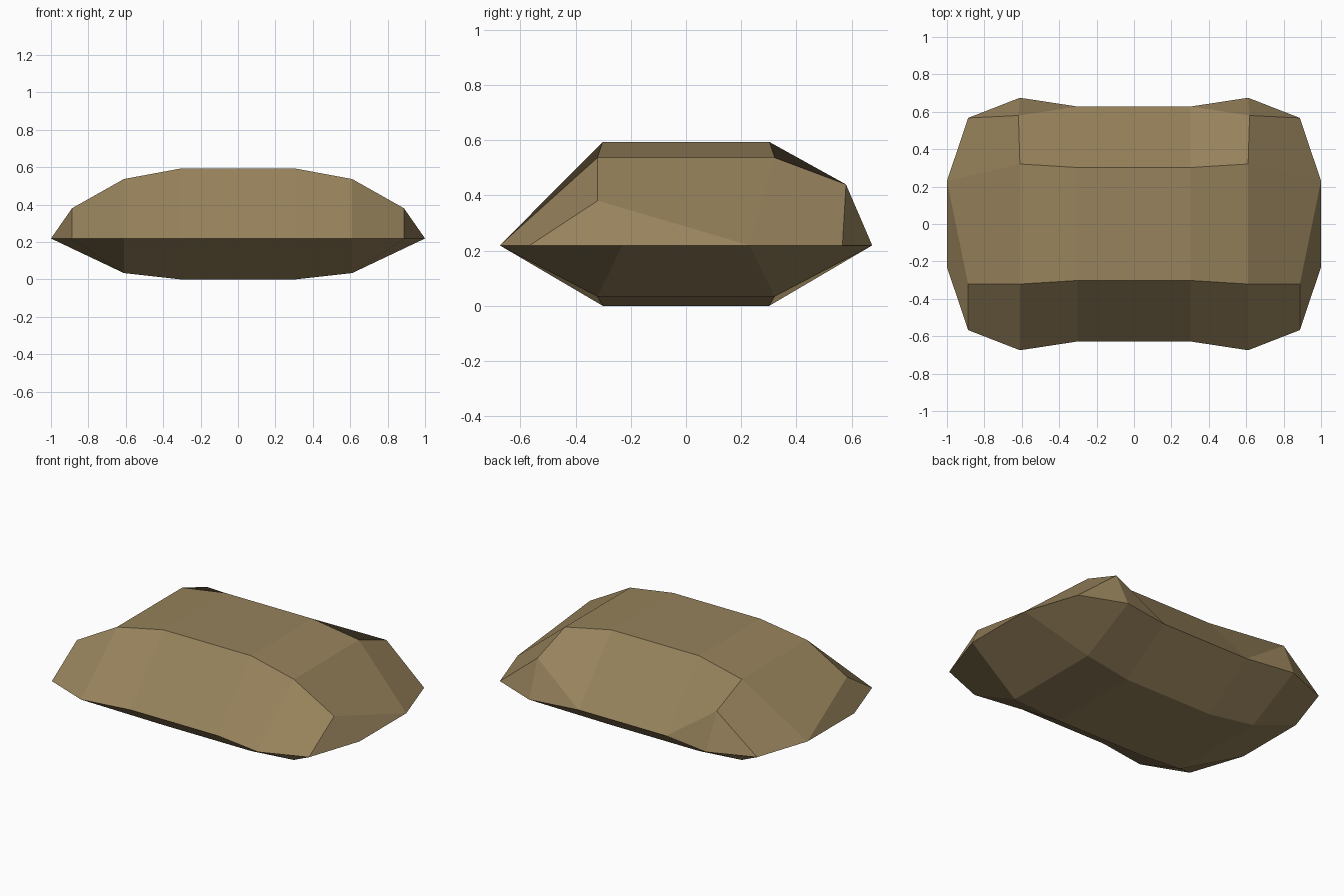
import bpy, bmesh

if "Cube" in bpy.data.objects:
    bpy.data.objects.remove(bpy.data.objects["Cube"])

RIM = 0.219          # height of the widest outline

# cross-section rings (x, top z, bottom z, flat half depth, rim half depth)
sections = [(0.0, 0.594, 0.0, 0.302, 0.628),
            (0.302, 0.594, 0.0, 0.302, 0.628),
            (0.61, 0.537, 0.034, 0.321, 0.675)]

bm = bmesh.new()


def ring(x, top, bottom, flat, rim):
    """front rim, top front, top back, back rim, bottom back, bottom front"""
    pts = [(-rim, RIM), (-flat, top), (flat, top),
           (rim, RIM), (flat, bottom), (-flat, bottom)]
    return [bm.verts.new((x, y, z)) for y, z in pts]


mid, inner, outer = [ring(*s) for s in sections]

# end of the stone: rim corners, front shoulder and back knob
front_corner = bm.verts.new((0.887, -0.567, RIM))
front_side = bm.verts.new((1.0, -0.23, RIM))
back_side = bm.verts.new((1.0, 0.23, RIM))
back_corner = bm.verts.new((0.887, 0.567, RIM))
shoulder = bm.verts.new((0.887, -0.32, 0.381))
knob = bm.verts.new((0.618, 0.58, 0.44))


def face(*verts):
    bm.faces.new(verts)


# straight middle strip
for i in range(6):
    j = (i + 1) % 6
    face(mid[i], inner[i], inner[j], mid[j])

# sloping strip beside it; the back upper cell is pulled out to the knob
face(inner[1], outer[1], outer[0], inner[0])
face(inner[1], outer[1], outer[2], inner[2])
face(inner[2], outer[2], knob, inner[3])
face(knob, outer[3], inner[3])
face(inner[4], outer[4], outer[3], inner[3])
face(inner[4], outer[4], outer[5], inner[5])
face(inner[5], outer[5], outer[0], inner[0])

# upper end facets
face(outer[1], shoulder, front_corner, outer[0])
face(shoulder, front_corner, front_side, back_side)
face(outer[1], outer[2], back_side, shoulder)
face(outer[2], knob, back_corner, back_side)
face(knob, outer[3], back_corner)

# lower end facets
face(outer[5], front_side, front_corner, outer[0])
face(outer[5], outer[4], back_side, front_side)
face(outer[4], outer[3], back_corner, back_side)

bmesh.ops.recalc_face_normals(bm, faces=bm.faces)
# the half is open at x = 0, so make sure the top faces upward
bm.normal_update()
top = max(bm.faces, key=lambda f: f.calc_center_median().z)
if top.normal.z < 0:
    bmesh.ops.reverse_faces(bm, faces=bm.faces)

mesh = bpy.data.meshes.new("stone")
bm.to_mesh(mesh)
bm.free()
stone = bpy.data.objects.new("stone", mesh)
bpy.context.collection.objects.link(stone)

# left half mirrored from the right half
mirror = stone.modifiers.new("mirror", 'MIRROR')
mirror.use_axis = (True, False, False)
mirror.use_clip = True

# single tan-brown stone colour
mat = bpy.data.materials.new("tan stone")
mat.diffuse_color = (0.31, 0.225, 0.107, 1.0)
mat.use_nodes = True
mat.node_tree.nodes["Principled BSDF"].inputs["Base Color"].default_value = mat.diffuse_color
mesh.materials.append(mat)
